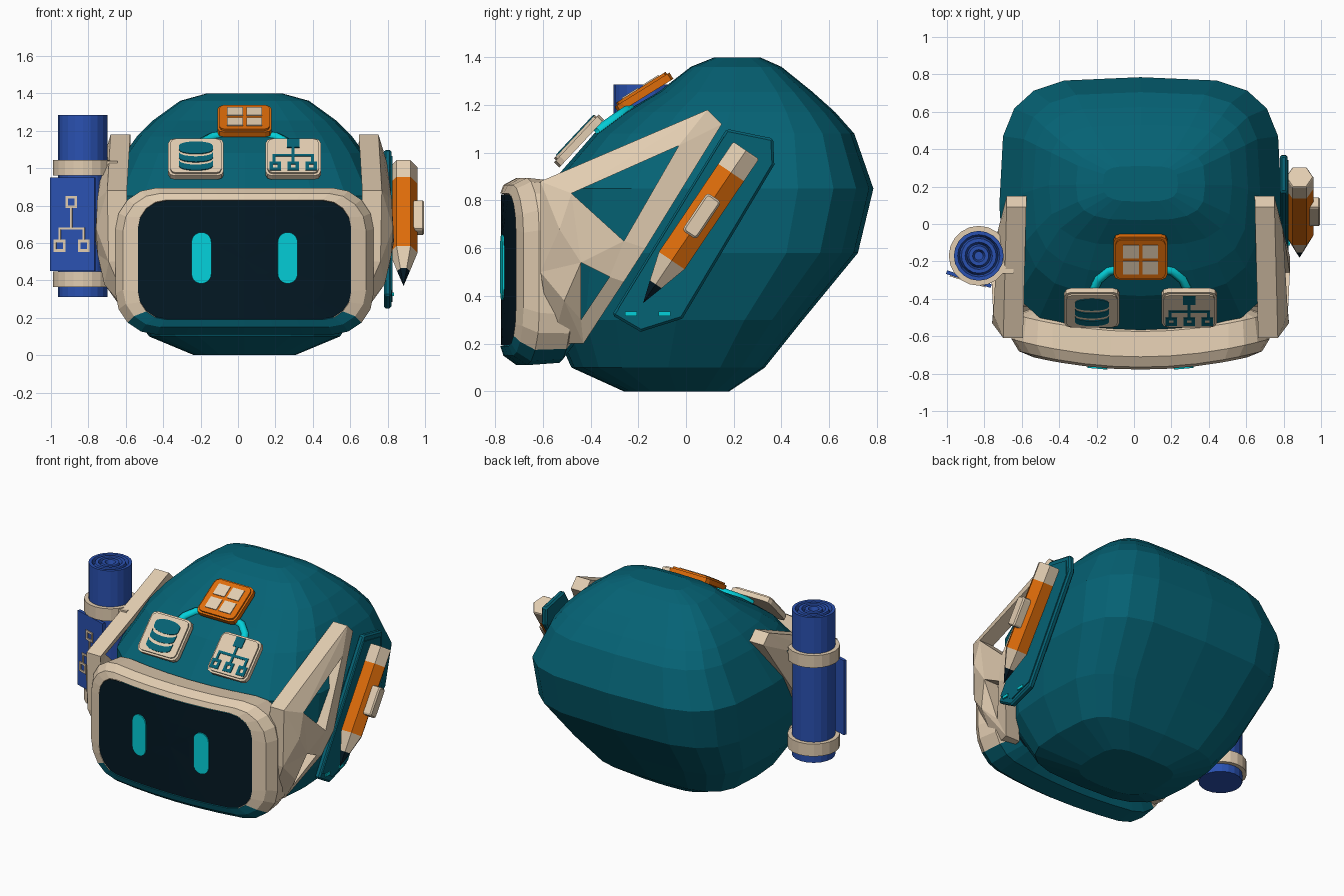
import bpy, bmesh, math
from mathutils import Vector, Matrix

if "Cube" in bpy.data.objects:
    bpy.data.objects.remove(bpy.data.objects["Cube"])

CX = 0.035  # symmetry plane of the helmet


def material(name, rgb):
    m = bpy.data.materials.new(name)
    m.diffuse_color = (*rgb, 1)
    m.use_nodes = True
    m.node_tree.nodes["Principled BSDF"].inputs["Base Color"].default_value = m.diffuse_color
    return m


TEAL = material("teal", (0.0015, 0.122, 0.175))
BEIGE = material("beige", (0.76, 0.61, 0.44))
ORANGE = material("orange", (0.73, 0.15, 0.003))
BLUE = material("blue", (0.023, 0.083, 0.44))
CYAN = material("cyan", (0.001, 0.63, 0.70))
DARK = material("dark glass", (0.001, 0.009, 0.017))


def finish(name, bm, *mats):
    bmesh.ops.remove_doubles(bm, verts=bm.verts, dist=1e-5)
    bmesh.ops.recalc_face_normals(bm, faces=bm.faces)
    me = bpy.data.meshes.new(name)
    bm.to_mesh(me)
    bm.free()
    for m in mats:
        me.materials.append(m)
    ob = bpy.data.objects.new(name, me)
    bpy.context.collection.objects.link(ob)
    return ob


def frame(o, u, v):
    """Matrix with local x = u, y = v, z = their normal."""
    u, v = Vector(u).normalized(), Vector(v).normalized()
    m = Matrix((u, v, u.cross(v))).transposed().to_4x4()
    m.translation = o
    return m


def loft(bm, loops, cap0=True, cap1=True):
    rings = [[bm.verts.new(p) for p in lp] for lp in loops]
    n = len(rings[0])
    for a, b in zip(rings, rings[1:]):
        for i in range(n):
            bm.faces.new((a[i], a[(i + 1) % n], b[(i + 1) % n], b[i]))
    if cap0:
        bm.faces.new(rings[0][::-1])
    if cap1:
        bm.faces.new(rings[-1])


def plates(name, outlines, mat, M, t0, t1, bevel=0):
    """Flat outlines extruded along the local normal."""
    bm = bmesh.new()
    for pts in outlines:
        loft(bm, [[M @ Vector((x, y, t)) for x, y in pts] for t in (t0, t1)])
    ob = finish(name, bm, mat)
    if bevel:
        b = ob.modifiers.new("edge", 'BEVEL')
        b.width, b.segments, b.limit_method = bevel, 1, 'ANGLE'
        b.angle_limit = math.radians(60)
    return ob


def lathe(name, profile, mat, M, sides):
    bm = bmesh.new()
    ang = [2 * math.pi * i / sides for i in range(sides)]
    loft(bm, [[M @ Vector((r * math.cos(a), r * math.sin(a), z)) for a in ang]
              for r, z in [(max(r, 1e-7), z) for r, z in profile]], False, False)
    return finish(name, bm, mat)


def rect(x, y, w, h):
    return [(x - w / 2, y - h / 2), (x + w / 2, y - h / 2), (x + w / 2, y + h / 2), (x - w / 2, y + h / 2)]


def rounded(hw, z0, z1, r, seg=4, split=1):
    """Rounded rectangle with the horizontal edges split for bending."""
    pts = []
    for k, (x, z) in enumerate(((hw - r, z1 - r), (r - hw, z1 - r), (r - hw, z0 + r), (hw - r, z0 + r))):
        for i in range(seg + 1):
            a = math.pi / 2 * (k + i / seg)
            pts.append((x + r * math.cos(a), z + r * math.sin(a)))
        if k in (0, 2):
            x0, zz = pts[-1]
            pts += [(x0 - 2 * x0 * i / split, zz) for i in range(1, split)]
    return pts


# Helmet shell: stacked squarish sections (z, front y, back y, half width)
levels = [(0, -.26, .18, .27), (.10, -.48, .33, .51), (.30, -.57, .49, .65), (.58, -.58, .72, .745),
          (.85, -.585, .785, .755), (1.08, -.385, .705, .64), (1.17, -.26, .625, .575),
          (1.255, -.115, .53, .49), (1.36, .02, .40, .345), (1.40, .12, .31, .20)]
loops = []
for z, yf, yb, hw in levels:
    c, loop = (yf + yb) / 2, []
    for i in range(20):
        a = math.tau * i / 20
        co, si = math.cos(a), math.sin(a)
        e = 2 / (3.8 if si > 0 else 3.2)
        loop.append((CX + hw * math.copysign(abs(co) ** e, co),
                     c + (yb - yf) / 2 * math.copysign(abs(si) ** e, si), z))
    loops.append(loop)
bm = bmesh.new()
loft(bm, loops)
finish("helmet_shell", bm, TEAL)


# Face surround and screen, bent around the front
def bent(hw, z0, z1, r, y):
    return [(CX + x, y + .2 * x * x, z) for x, z in rounded(hw, z0, z1, r, 4, 6)]


bm = bmesh.new()
loft(bm, [bent(.55, .20, .80, .15, -.50), bent(.67, .12, .88, .20, -.575), bent(.69, .11, .895, .22, -.71),
          bent(.65, .15, .865, .20, -.765), bent(.57, .19, .83, .15, -.778), bent(.56, .2, .82, .15, -.74)],
     False, False)
surround = finish("face_surround", bm, BEIGE, TEAL)
for p in surround.data.polygons:  # teal chin
    p.material_index = int(p.center.z < .205)

bm = bmesh.new()
loft(bm, [bent(.57 * s, .51 - .316 * s, .51 + .316 * s, .15 * s, -.776) for s in (1, .75, .5, .25, .02)], False)
finish("face_screen", bm, DARK)

for side in (-1, 1):
    M = frame((CX + side * .23, -.766, .52), (1, side * .09, 0), (0, 0, 1))
    plates("eye", [rounded(.053, -.137, .137, .052, 5)], CYAN, M, 0, .008)

# Side brackets: a triangulated web with two openings, draped over the shell
web = dict(A=(-.61, .88), B=(-.48, .83), C=(.09, 1.18), D=(.15, 1.12), E=(-.03, 1.03), F=(-.26, .63),
           G=(-.17, .60), H=(-.32, .48), I=(-.44, .54), J=(-.44, .30), K=(-.43, .20), L=(-.56, .20),
           M=(-.61, .50), P=(-.26, .46), N=(-.53, .68), Q=(-.51, .38))
web_faces = "AMN ANB BEC BCA CED EFGD BNI BIF FIH FHPG HJKP NMI MQI IQJ MLQ LKQ QKJ".split()
bumps = dict(N=.03, Q=.04, I=.015, B=.02)
for side in (-1, 1):
    bm, vs = bmesh.new(), {}
    for k, (y, z) in web.items():
        d = .80 - (.8 if z < .65 else .2) * (z - .65) ** 2 - .33 * (y + .2) ** 2 + bumps.get(k, 0)
        vs[k] = bm.verts.new((CX + side * d, y, z))
    for f in web_faces:
        bm.faces.new([vs[k] for k in f])
    solid = bmesh.ops.extrude_face_region(bm, geom=list(bm.faces), use_keep_orig=True)
    for v in solid["geom"]:
        if isinstance(v, bmesh.types.BMVert):
            v.co.x -= side * .105
    finish("side_bracket", bm, BEIGE)

# Pencil holder on the right side
side_view = frame((.78, 0, 0), (0, 1, 0), (0, 0, 1))
holder = [(-.31, .32), (-.19, .25), (-.015, .305), (.37, .95), (.365, 1.06), (.17, 1.10)]
plates("pencil_holder", [holder], TEAL, side_view, 0, .04, .01)
mid = Vector((.03, .68))
plates("holder_rim", [[mid + (Vector(p) - mid) * .92 for p in holder]], TEAL, side_view, .038, .046)
plates("holder_lights", [rect(-.23, .325, .05, .018), rect(-.09, .325, .05, .018)], CYAN, side_view, .044, .053)

# Pencil with hexagonal barrel and clip
axis = Vector((0, .56, .83)).normalized()
tip = Vector((.885, -.18, .37))
P = frame(tip, (1, 0, 0), axis.cross(Vector((1, 0, 0))))
lathe("pencil_lead", [(0, 0), (.034, .095), (0, .095)], DARK, P, 6)
lathe("pencil_wood", [(0, .095), (.034, .095), (.075, .215), (0, .215)], BEIGE, P, 6)
lathe("pencil_barrel", [(0, .215), (.075, .215), (.075, .66), (0, .66)], ORANGE, P, 6)
lathe("pencil_eraser", [(0, .66), (.075, .66), (.075, .765), (.07, .772), (0, .772)], BEIGE, P, 6)
clip = frame(tip + axis * .44, (0, axis.z, -axis.y), axis)
plates("pencil_clip", [rounded(.036, -.095, .095, .015, 2)], BEIGE, clip, .045, .11, .008)

# Rolled sheet on the left side
S = Matrix.Translation((-.83, -.17, 0))
roll = [(0, .31), (.133, .31)]
for r in (.133, .093, .053):
    roll += [(r, 1.285), (r - .02, 1.285), (r - .03, 1.255)]
lathe("rolled_sheet", roll + [(0, 1.255)], BLUE, S, 20)
for z in (.365, .96):
    lathe("roll_strap", [(.125, z), (.16, z), (.16, z + .083), (.125, z + .083), (.125, z)], BEIGE, S, 20)
    plates("strap_mount", [rect(-.69, -.22, .09, .09)], BEIGE, Matrix.Translation((0, 0, z)), .005, .078)
flap = frame((-.88, -.285, .70), (.24, -.075, 0), (0, 0, 1))
plates("sheet_flap", [rect(0, 0, .25, .50)], BLUE, flap, 0, .02)


def box_outline(x, y, s, t):
    return [rect(x, y + k * (s - t) / 2, s, t) for k in (-1, 1)] + \
           [rect(x + k * (s - t) / 2, y, t, s - 2 * t) for k in (-1, 1)]


diagram = box_outline(-.005, .12, .065, .014) + box_outline(-.07, -.115, .065, .014) + \
    box_outline(.065, -.115, .065, .014) + [rect(-.005, .035, .012, .105), rect(-.003, -.022, .147, .012),
                                          rect(-.07, -.055, .012, .055), rect(.065, -.055, .012, .055)]
plates("flap_diagram", diagram, BEIGE, flap, .018, .026)

# Badges on the brow
left, right = [frame((CX + s * .26, -.447, 1.048), (1, 0, 0), (0, .684, .73)) for s in (-1, 1)]
top = frame((CX, -.175, 1.25), (1, 0, 0), (0, .85, .53))
for M, mat, name in ((left, BEIGE, "left_badge"), (right, BEIGE, "right_badge"), (top, ORANGE, "top_badge")):
    w, h = (.148, .137) if mat is BEIGE else (.145, .135)
    plates(name + "_base", [rounded(w, -h, h, .035, 2)], mat, M, -.014, .017)
    plates(name + "_face", [rounded(w - .012, .012 - h, h - .012, .03, 2)], mat, M, .017, .028)

# Badge pictures: stacked discs, branching tree and four panes
xs = [-math.cos(math.pi * i / 8) for i in range(9)]
dip = [.03 * math.sin(math.pi * i / 8) for i in range(9)]
discs = [[(.09 * math.cos(i * math.pi / 8), .07 + .03 * math.sin(i * math.pi / 8)) for i in range(16)]]
for y0, y1 in ((.07, .04), (.02, -.02), (-.04, -.08)):
    for i in range(8):
        discs.append([(.09 * xs[i], y1 - dip[i]), (.09 * xs[i + 1], y1 - dip[i + 1]),
                      (.09 * xs[i + 1], y0 - dip[i + 1]), (.09 * xs[i], y0 - dip[i])])
plates("stacked_discs", discs, TEAL, left, .0275, .033)
tree = [rect(0, .09, .065, .065), rect(0, .03, .016, .07), rect(0, 0, .22, .016)]
for x in (-.102, 0, .102):
    tree += [rect(x, -.025, .016, .045)] + box_outline(x * .95, -.078, .062, .019)
plates("branching_tree", tree, TEAL, right, .0275, .033)
plates("four_panes", [rect(x, y, .085, .08) for x in (-.052, .052) for y in (-.051, .051)],
       BEIGE, top, .0275, .033)

# Glowing cables joining the badges
for s in (-1, 1):
    cu = bpy.data.curves.new("badge_cable", 'CURVE')
    cu.dimensions, cu.bevel_depth, cu.bevel_resolution = '3D', .026, 1
    sp = cu.splines.new('POLY')
    path = [(.10, -.235, 1.18), (.17, -.25, 1.168), (.225, -.295, 1.138), (.26, -.37, 1.085)]
    sp.points.add(len(path) - 1)
    for p, (x, y, z) in zip(sp.points, path):
        p.co = (CX + s * x, y, z, 1)
    cu.materials.append(CYAN)
    bpy.context.collection.objects.link(bpy.data.objects.new("badge_cable", cu))
